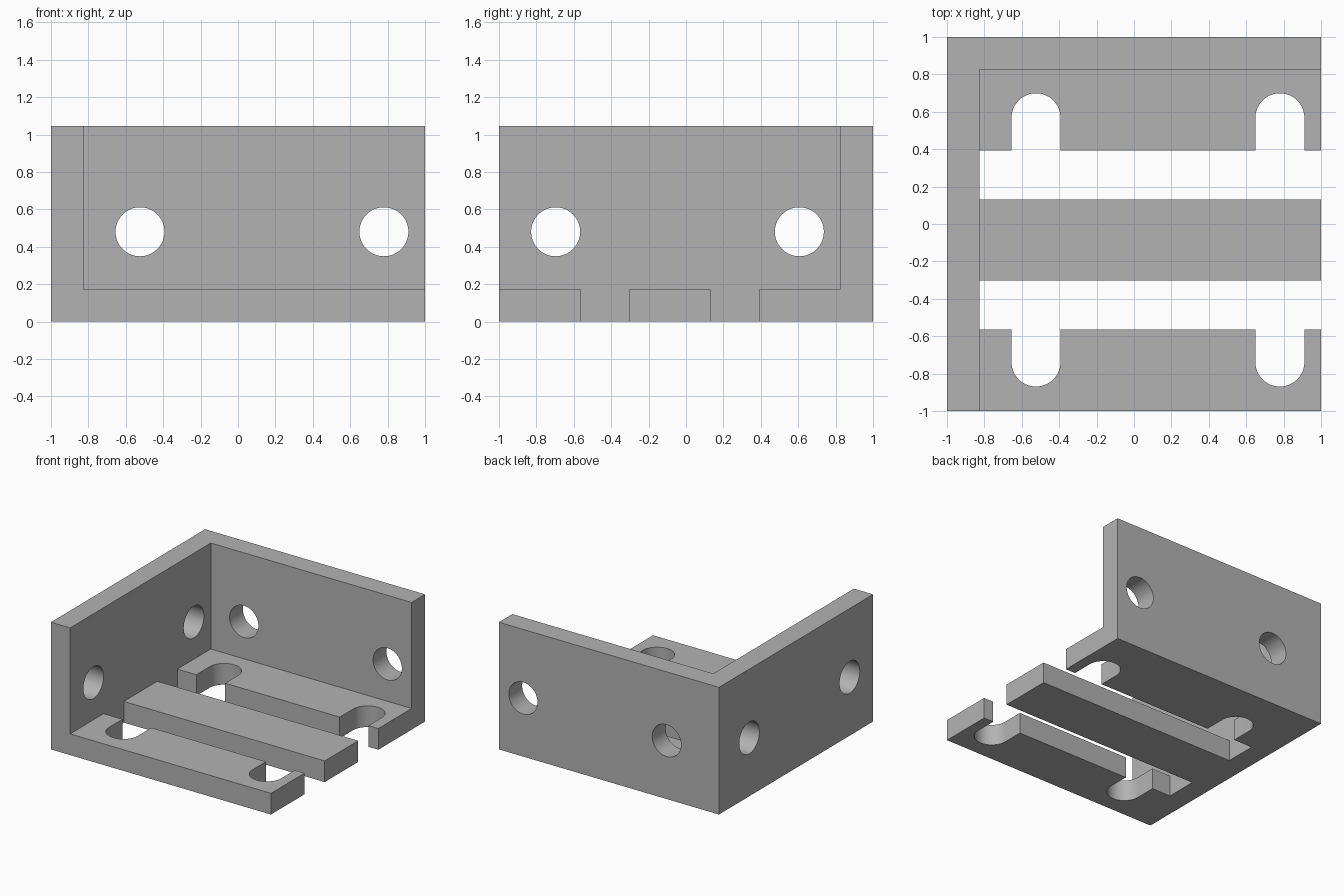
import bpy, bmesh, math
from mathutils import Matrix, Vector

cube = bpy.data.objects.get("Cube")
if cube:
    bpy.data.objects.remove(cube, do_unlink=True)

HEIGHT, INNER, FLOOR = 1.045, 0.826, 0.174   # wall height, inner wall face, floor thickness
RADIUS, HOLE_Z = 0.131, 0.48
SLOTS = ((0.132, 0.394), (-0.564, -0.302))   # y range of the two long slots
NOTCH_Y = ((0.26, 0.568), (-0.43, -0.738))   # start inside slot, centre of round end
HOLE_X = (-0.524, 0.78)
HOLE_Y = (-0.697, 0.606)

grey = bpy.data.materials.new("plain grey")
grey.use_nodes = True
colour = (0.45, 0.45, 0.45, 1)
grey.diffuse_color = colour
grey.node_tree.nodes["Principled BSDF"].inputs["Base Color"].default_value = colour


def make_object(name, bm):
    bmesh.ops.recalc_face_normals(bm, faces=bm.faces)
    mesh = bpy.data.meshes.new(name)
    bm.to_mesh(mesh)
    bm.free()
    mesh.materials.append(grey)
    obj = bpy.data.objects.new(name, mesh)
    bpy.context.collection.objects.link(obj)
    return obj


def box(name, low, high):
    low, high = Vector(low), Vector(high)
    bm = bmesh.new()
    bmesh.ops.create_cube(bm, size=1, matrix=Matrix.Translation((low + high) / 2)
                          @ Matrix.Diagonal((high - low).to_4d()))
    return make_object(name, bm)


def drill(name, centre, axis):
    bm = bmesh.new()
    bmesh.ops.create_cone(bm, cap_ends=True, segments=64, radius1=RADIUS, radius2=RADIUS, depth=0.6,
                          matrix=Matrix.Translation(centre) @ Matrix.Rotation(math.pi / 2, 4, axis))
    return make_object(name, bm)


def notch(name, x, start, end):
    # Straight sides with a half-round end, extruded through the floor
    side = 1 if end > start else -1
    outline = [(x + RADIUS, start)]
    for i in range(33):
        a = math.pi * i / 32
        outline.append((x + RADIUS * math.cos(a), end + side * RADIUS * math.sin(a)))
    outline.append((x - RADIUS, start))
    bm = bmesh.new()
    face = bm.faces.new([bm.verts.new((px, py, -0.1)) for px, py in outline])
    top = bmesh.ops.extrude_face_region(bm, geom=[face])["geom"]
    bmesh.ops.translate(bm, vec=(0, 0, 0.4), verts=[v for v in top if isinstance(v, bmesh.types.BMVert)])
    return make_object(name, bm)


# Solid block, hollowed to a floor with a left-hand and a back wall
bracket = box("corner_bracket", (-1, -1, 0), (1, 1, HEIGHT))
cutters = [box("pocket_cutter", (-INNER, -1.2, FLOOR), (1.2, INNER, HEIGHT + 0.2))]

# Long floor slots with rounded side notches
for (low, high), (start, end) in zip(SLOTS, NOTCH_Y):
    cutters.append(box("slot_cutter", (-INNER, low, -0.2), (1.2, high, 0.5)))
    cutters += [notch("notch_cutter", x, start, end) for x in HOLE_X]

# Screw holes through both walls
cutters += [drill("back_hole_cutter", (x, 0.91, HOLE_Z), 'X') for x in HOLE_X]
cutters += [drill("side_hole_cutter", (-0.91, y, HOLE_Z), 'Y') for y in HOLE_Y]

for cutter in cutters:
    cutter.hide_render = True
    mod = bracket.modifiers.new(cutter.name, 'BOOLEAN')
    mod.operation, mod.solver, mod.object = 'DIFFERENCE', 'EXACT', cutter

# Bake the cuts and remove the cutters
graph = bpy.context.evaluated_depsgraph_get()
result = bpy.data.meshes.new_from_object(bracket.evaluated_get(graph))
bracket.modifiers.clear()
bracket.data = result
for cutter in cutters:
    bpy.data.objects.remove(cutter, do_unlink=True)

# Smooth hole walls, sharp edges elsewhere
bpy.ops.object.select_all(action='DESELECT')
bracket.select_set(True)
bpy.context.view_layer.objects.active = bracket
bpy.ops.object.shade_smooth_by_angle(angle=math.radians(30))
